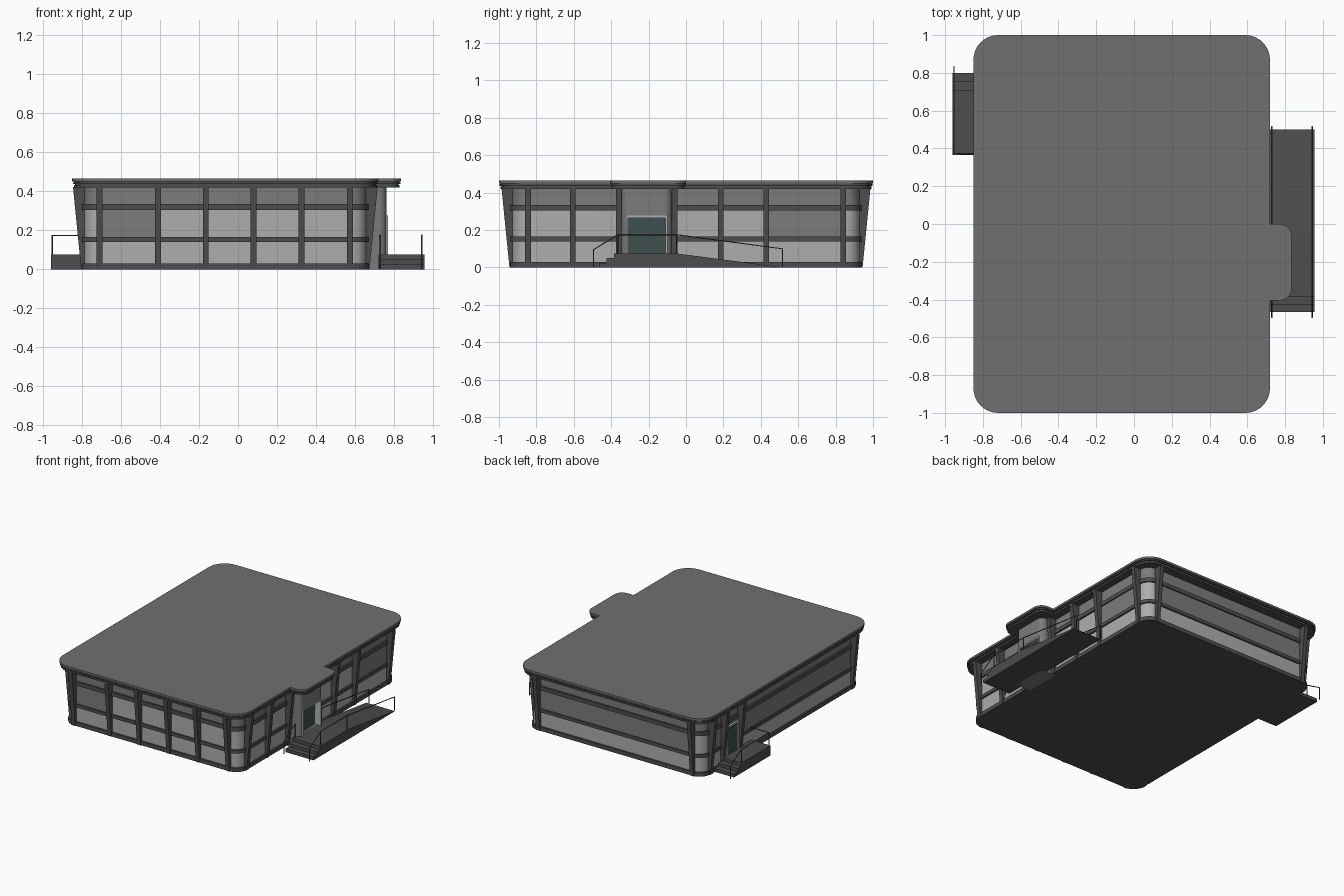
import bpy, bmesh
from math import sin, cos, radians

if "Cube" in bpy.data.objects:
    bpy.data.objects.remove(bpy.data.objects["Cube"])


def material(name, r, g, b):
    m = bpy.data.materials.new(name)
    m.diffuse_color = (r, g, b, 1)
    m.use_nodes = True
    m.node_tree.nodes["Principled BSDF"].inputs["Base Color"].default_value = m.diffuse_color
    return m


ROOF = material("roof_grey", 0.16, 0.16, 0.16)
FRAME = material("frame_dark", 0.075, 0.075, 0.075)
GLASS = material("pale_glazing", 0.42, 0.42, 0.42)
PANEL = material("solid_panel", 0.2, 0.2, 0.2)
DOOR = material("door_glass", 0.05, 0.08, 0.08)
TRIM = material("door_trim", 0.4, 0.46, 0.44)


def prism(name, pts, a, b, axis="z", mat=FRAME, smooth=False):
    """Extrude a 2D outline from a to b along one axis."""
    place = {"x": lambda u, v: (a, u, v), "y": lambda u, v: (u, a, v), "z": lambda u, v: (u, v, a)}[axis]
    bm = bmesh.new()
    face = bm.faces.new([bm.verts.new(place(u, v)) for u, v in pts])
    ext = bmesh.ops.extrude_face_region(bm, geom=[face])
    d = [b - a if axis == k else 0 for k in "xyz"]
    bmesh.ops.translate(bm, vec=d, verts=[g for g in ext["geom"] if isinstance(g, bmesh.types.BMVert)])
    bmesh.ops.recalc_face_normals(bm, faces=bm.faces)
    me = bpy.data.meshes.new(name)
    bm.to_mesh(me)
    bm.free()
    me.materials.append(mat)
    ob = bpy.data.objects.new(name, me)
    bpy.context.collection.objects.link(ob)
    if smooth:
        bpy.ops.object.select_all(action="DESELECT")
        ob.select_set(True)
        bpy.context.view_layer.objects.active = ob
        bpy.ops.object.shade_smooth_by_angle(angle=radians(30))
    return ob


def box(name, x0, x1, y0, y1, z0, z1, mat=FRAME):
    return prism(name, [(x0, y0), (x1, y0), (x1, y1), (x0, y1)], z0, z1, "z", mat)


def arc(cx, cy, r, start, n=8):
    return [(cx + r * cos(radians(start + 90 * i / n)), cy + r * sin(radians(start + 90 * i / n)))
            for i in range(n + 1)]


def rounded(x0, x1, y0, y1, r):
    return (arc(x1 - r, y0 + r, r, 270) + arc(x1 - r, y1 - r, r, 0)
            + arc(x0 + r, y1 - r, r, 90) + arc(x0 + r, y0 + r, r, 180))


def roof_outline(d):
    """Roof with the entrance canopy, inset by d."""
    x0, x1, y, r, c = -0.85 + d, 0.72 - d, 1 - d, 0.13 - d, 0.835 - d
    s = 0.065 - d
    return (arc(x1 - r, -y + r, r, 270) + [(x1, -0.405 + d)]
            + arc(c - s, -0.405 + d + s, s, 270) + arc(c - s, -d - s, s, 0) + [(x1, -d)]
            + arc(x1 - r, y - r, r, 0) + arc(x0 + r, y - r, r, 90) + arc(x0 + r, -y + r, r, 180))


# Layered roof edge
for i, (z0, z1, d) in enumerate([(0.420, 0.432, 0.008), (0.432, 0.437, 0.013), (0.437, 0.446, 0.003),
                                 (0.446, 0.450, 0.008), (0.450, 0.465, 0.0)]):
    prism(f"roof_layer_{i}", roof_outline(d), z0, z1, "z", ROOF if i == 4 else FRAME, True)

# Building walls in three rows, with horizontal bands
XL, XR, Y = -0.80, 0.67, 0.94
G = 0.012
inner = rounded(XL + G, XR - G, -Y + G, Y - G, 0.09 - G)
outer = rounded(XL, XR, -Y, Y, 0.09)
for name, z0, z1, m in [("lower_windows", 0.03, 0.14, GLASS), ("middle_windows", 0.165, 0.305, GLASS),
                        ("upper_panels", 0.335, 0.42, PANEL)]:
    prism(name, inner, z0, z1, "z", m, True)
for name, z0, z1 in [("base_band", 0, 0.03), ("lower_band", 0.14, 0.165), ("upper_band", 0.305, 0.335)]:
    prism(name, outer, z0, z1, "z", FRAME, True)

# Solid panels in the middle row
P = G - 0.003
box("front_solid_panel", -0.71, -0.41, -Y + P, -Y + 0.03, 0.165, 0.305, PANEL)
box("right_solid_panel", XR - 0.03, XR - P, 0.43, 0.84, 0.165, 0.305, PANEL)
box("back_solid_panel", -0.71, 0.57, Y - 0.03, Y - P, 0.165, 0.305, PANEL)
box("left_solid_panel", XL + P, XL + 0.03, -0.84, 0.84, 0.165, 0.305, PANEL)


# Fins that widen toward the roof
def fin(name, side, pos, w=0.03):
    sign = 1 if side in ("right", "back") else -1
    base = {"right": XR, "left": XL, "back": Y, "front": -Y}[side]
    pts = [(base + sign * o, z) for o, z in [(-0.03, 0), (0.004, 0), (0.046, 0.421), (-0.03, 0.421)]]
    if side in ("right", "left"):
        prism(name, pts, pos - w / 2, pos + w / 2, "y")
    else:
        prism(name, [(p, z) for p, z in pts], pos - w / 2, pos + w / 2, "x")


FINS = {"front": [-0.71, -0.41, -0.165, 0.08, 0.325, 0.575],
        "back": [-0.71, 0.575],
        "right": [-0.845, -0.605, -0.36, -0.06, 0.185, 0.43, 0.84],
        "left": [-0.845, 0.50, 0.70, 0.845]}
for side, spots in FINS.items():
    for i, p in enumerate(spots):
        fin(f"{side}_fin_{i}", side, p)

# Entrance porch with recessed doorway
r = 0.04
porch = prism("entrance_porch", [(0.64, -0.345)] + arc(0.762 - r, -0.345 + r, r, 270)
              + arc(0.762 - r, -0.075 - r, r, 0) + [(0.64, -0.075)], 0, 0.421, "z", PANEL, True)
cutter = box("doorway_cutter", 0.71, 0.9, -0.31, -0.11, 0.075, 0.265)
cutter.hide_render = True
cutter.hide_viewport = True
cut = porch.modifiers.new("doorway", "BOOLEAN")
cut.object = cutter
cut.operation = "DIFFERENCE"
cut.solver = "EXACT"
box("entrance_door", 0.705, 0.716, -0.31, -0.11, 0.075, 0.265, DOOR)
box("door_frame_top", 0.71, 0.768, -0.32, -0.10, 0.265, 0.277, TRIM)
for i, y in enumerate((-0.32, -0.11)):
    box(f"door_frame_side_{i}", 0.71, 0.768, y, y + 0.01, 0.075, 0.265, TRIM)

# Side door on the left
box("side_door_frame", XL - 0.006, XL + 0.03, 0.52, 0.68, 0.075, 0.28, TRIM)
box("side_door", XL - 0.009, XL + 0.03, 0.54, 0.66, 0.075, 0.27, DOOR)

# Entrance steps, landing and ramp in one side profile
prism("entrance_steps_and_ramp", [(-0.465, 0), (0.50, 0), (0.50, 0.003), (-0.05, 0.075), (-0.385, 0.075),
                                  (-0.385, 0.05), (-0.425, 0.05), (-0.425, 0.025), (-0.465, 0.025)],
      0.72, 0.955, "x")

# Side landing and steps
prism("side_steps", [(0.365, 0), (0.80, 0), (0.80, 0.025), (0.755, 0.025), (0.755, 0.05),
                     (0.71, 0.05), (0.71, 0.075), (0.365, 0.075)], -0.96, XL, "x")


# Handrails
def rail(name, pts, radius=0.0035):
    cu = bpy.data.curves.new(name, "CURVE")
    cu.dimensions = "3D"
    cu.bevel_depth = radius
    cu.bevel_resolution = 1
    cu.use_fill_caps = True
    sp = cu.splines.new("POLY")
    sp.points.add(len(pts) - 1)
    for p, co in zip(sp.points, pts):
        p.co = (*co, 1)
    ob = bpy.data.objects.new(name, cu)
    bpy.context.collection.objects.link(ob)
    cu.materials.append(FRAME)
    bpy.ops.object.select_all(action="DESELECT")
    ob.select_set(True)
    bpy.context.view_layer.objects.active = ob
    bpy.ops.object.convert(target="MESH")


step_part = [(-0.495, 0), (-0.495, 0.095), (-0.365, 0.175)]
ramp_part = [(-0.05, 0.175), (0.515, 0.10), (0.515, 0.0)]
rail("outer_handrail", [(0.943, y, z) for y, z in step_part + ramp_part])
rail("inner_step_handrail", [(0.73, y, z) for y, z in step_part])
rail("inner_ramp_handrail", [(0.73, y, z) for y, z in ramp_part])
for i, (y, x) in enumerate([(-0.365, 0.943), (-0.05, 0.943), (-0.365, 0.73), (-0.05, 0.73)]):
    rail(f"entrance_rail_post_{i}", [(x, y, 0.07), (x, y, 0.175)])
rail("side_handrail", [(XL, 0.372, 0.173), (-0.953, 0.372, 0.173), (-0.953, 0.70, 0.173),
                       (-0.953, 0.833, 0.095), (-0.953, 0.833, 0)])
for i, y in enumerate((0.372, 0.70)):
    rail(f"side_rail_post_{i}", [(-0.953, y, 0.07), (-0.953, y, 0.173)])
